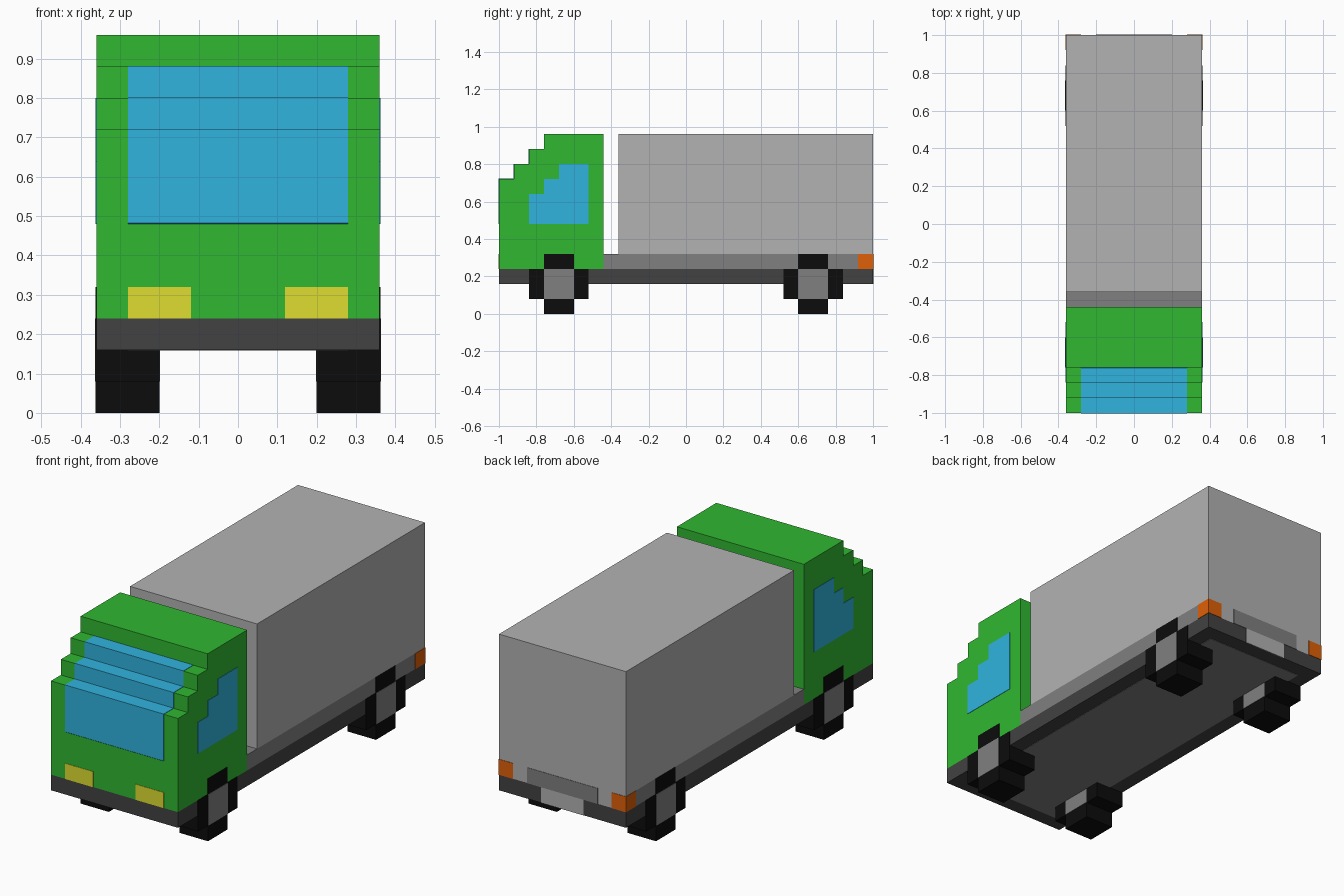
import bpy, bmesh

if "Cube" in bpy.data.objects:
    bpy.data.objects.remove(bpy.data.objects["Cube"])

W = 0.36      # half width of the truck
E = 0.002     # paint-panel thickness


def material(name, *srgb):
    m = bpy.data.materials.new(name)
    m.diffuse_color = [(c / 255) ** 2.2 for c in srgb] + [1]
    m.use_nodes = True
    m.node_tree.nodes["Principled BSDF"].inputs["Base Color"].default_value = m.diffuse_color
    return m


GREEN = material("green", 52, 182, 52)
BLUE = material("blue", 52, 178, 222)
YELLOW = material("yellow", 222, 221, 52)
ORANGE = material("orange", 222, 96, 16)
BLACK = material("black", 20, 20, 20)
DARK = material("dark_grey", 68, 68, 68)
MID = material("mid_grey", 127, 127, 127)
LIGHT = material("light_grey", 177, 177, 177)


def prism(name, profile, x0, x1, mat):
    """Extrude a (y, z) side profile from x0 to x1."""
    bm = bmesh.new()
    face = bm.faces.new([bm.verts.new((x0, y, z)) for y, z in profile])
    side = bmesh.ops.extrude_face_region(bm, geom=[face])
    verts = [g for g in side["geom"] if isinstance(g, bmesh.types.BMVert)]
    bmesh.ops.translate(bm, vec=(x1 - x0, 0, 0), verts=verts)
    bmesh.ops.recalc_face_normals(bm, faces=bm.faces)
    mesh = bpy.data.meshes.new(name)
    bm.to_mesh(mesh)
    bm.free()
    mesh.materials.append(mat)
    obj = bpy.data.objects.new(name, mesh)
    bpy.context.collection.objects.link(obj)
    return obj


def box(name, x, y, z, mat):
    (y0, y1), (z0, z1) = y, z
    return prism(name, [(y0, z0), (y1, z0), (y1, z1), (y0, z1)], x[0], x[1], mat)


# chassis, underside panel and bed rail
box("chassis", (-W, W), (-1, 1), (0.16, 0.24), DARK)
box("underside_panel", (-0.28, 0.28), (-0.92, 0.92), (0.16 - E, 0.16 + E), MID)
box("bed_rail", (-W, W), (-0.44, 0.92), (0.24, 0.32), MID)

# cab with stepped windscreen slope
slope = [(-1, 0.72), (-0.92, 0.72), (-0.92, 0.80), (-0.84, 0.80), (-0.84, 0.88), (-0.76, 0.88)]
prism("cab", [(-0.44, 0.24), (-1, 0.24)] + slope + [(-0.76, 0.96), (-0.44, 0.96)], -W, W, GREEN)

# windscreen follows the steps as a thin skin
screen = [(-1, 0.48)] + slope
skin = [(y - E, z + E) for y, z in screen] + [(y + E, z - E) for y, z in reversed(screen)]
prism("windscreen", skin, -0.28, 0.28, BLUE)

# cargo box with its tail lip
prism("cargo_box", [(-0.36, 0.32), (0.92, 0.32), (0.92, 0.24), (1, 0.24), (1, 0.96), (-0.36, 0.96)],
      -W, W, LIGHT)

# rear bumper panel and number plate blank
box("rear_panel", (-0.20, 0.20), (1 - E, 1 + E), (0.24, 0.32), MID)
box("rear_plate", (-0.12, 0.12), (1 - E, 1 + E), (0.16, 0.24), LIGHT)

window = [(-0.84, 0.48), (-0.52, 0.48), (-0.52, 0.80), (-0.68, 0.80),
          (-0.68, 0.72), (-0.76, 0.72), (-0.76, 0.64), (-0.84, 0.64)]

# parts repeated on both sides
for s, side in ((1, "right"), (-1, "left")):
    prism(f"side_window_{side}", window, s * (W - E), s * (W + E), BLUE)
    box(f"headlight_{side}", (s * 0.12, s * 0.28), (-1 - E, -1 + E), (0.24, 0.32), YELLOW)
    box(f"tail_light_{side}", (s * 0.28, s * (W + E)), (0.92, 1 + E), (0.24, 0.32), ORANGE)
    for cy, end in ((-0.68, "front"), (0.68, "rear")):
        # blocky wheel: a square with its corners notched out
        a, b = 0.08, 0.16
        tyre = [(-a, -b), (a, -b), (a, -a), (b, -a), (b, a), (a, a),
                (a, b), (-a, b), (-a, a), (-b, a), (-b, -a), (-a, -a)]
        prism(f"{end}_wheel_{side}", [(cy + y, 0.16 + z) for y, z in tyre],
              s * 0.20, s * (W + E), BLACK)
        box(f"{end}_hub_{side}", (s * (0.20 - E), s * (W + 2 * E)),
            (cy - a, cy + a), (0.08, 0.24), MID)
